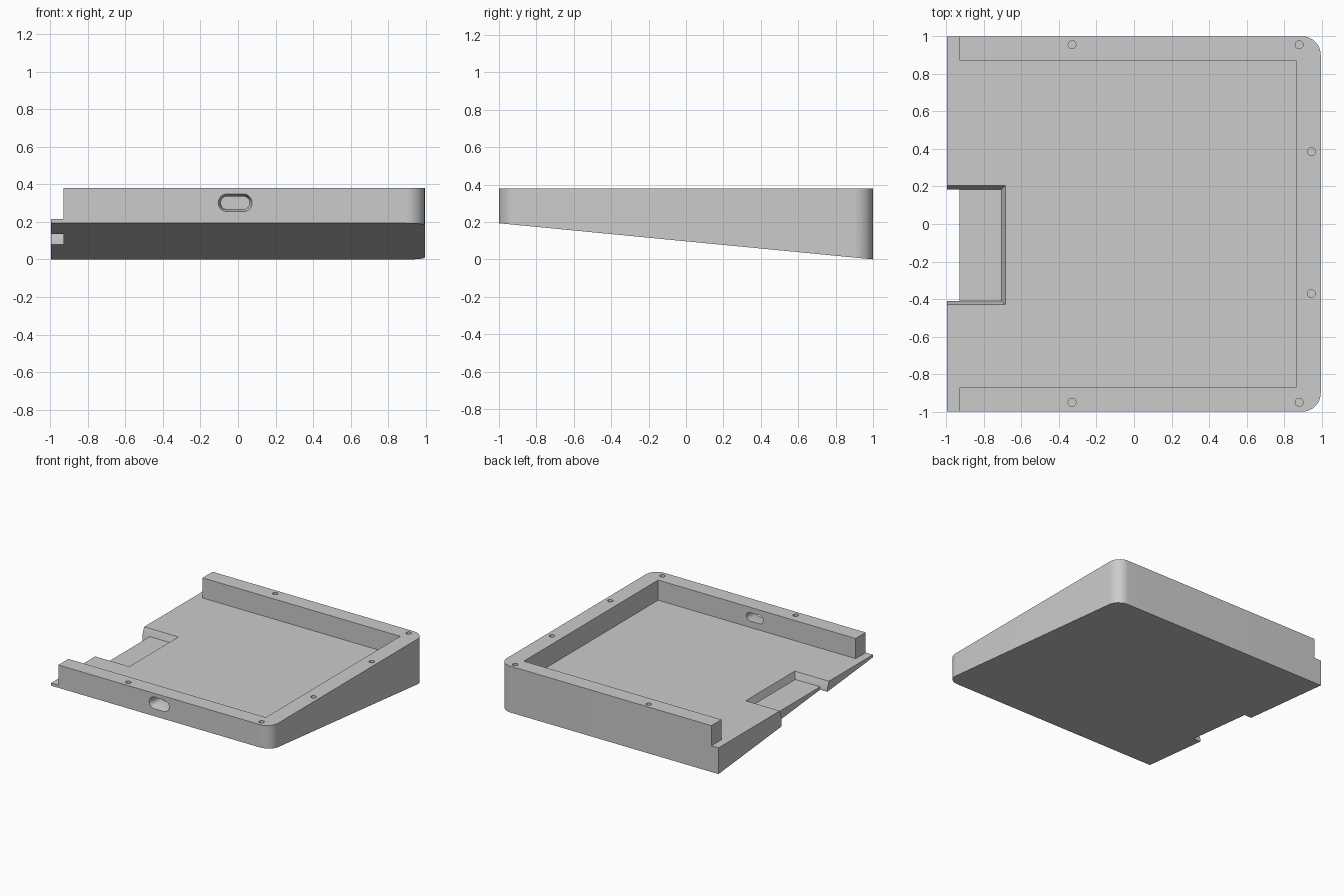
import bpy, bmesh, math
from mathutils import Vector

cube = bpy.data.objects.get("Cube")
if cube:
    bpy.data.objects.remove(cube, do_unlink=True)

grey = bpy.data.materials.new("plain grey")
grey.use_nodes = True
COLOR = (0.6, 0.6, 0.6, 1)
grey.diffuse_color = COLOR
grey.node_tree.nodes["Principled BSDF"].inputs["Base Color"].default_value = COLOR

HALF_X, TOP, FLOOR = 0.995, 0.38, 0.215
WALL_START = -0.93


def loft(name, lower, upper):
    """Closed solid between two matching rings of points."""
    bm = bmesh.new()
    a = [bm.verts.new(p) for p in lower]
    b = [bm.verts.new(p) for p in upper]
    n = len(a)
    bm.faces.new(a[::-1])
    bm.faces.new(b)
    for i in range(n):
        j = (i + 1) % n
        bm.faces.new((a[i], a[j], b[j], b[i]))
    bmesh.ops.recalc_face_normals(bm, faces=bm.faces)
    mesh = bpy.data.meshes.new(name)
    bm.to_mesh(mesh)
    bm.free()
    mesh.materials.append(grey)
    obj = bpy.data.objects.new(name, mesh)
    bpy.context.collection.objects.link(obj)
    return obj


def rect(x0, x1, y0, y1, z):
    return [(x0, y0, z), (x1, y0, z), (x1, y1, z), (x0, y1, z)]


def box(name, x0, x1, y0, y1, z0, z1):
    return loft(name, rect(x0, x1, y0, y1, z0), rect(x0, x1, y0, y1, z1))


def arc(cx, cy, r, start, end, steps=12):
    angles = [math.radians(start + (end - start) * i / steps) for i in range(steps + 1)]
    return [(cx + r * math.cos(a), cy + r * math.sin(a)) for a in angles]


def cut(target, cutter):
    bpy.context.view_layer.objects.active = target
    mod = target.modifiers.new("cut", "BOOLEAN")
    mod.operation, mod.solver, mod.object = "DIFFERENCE", "EXACT", cutter
    bpy.ops.object.modifier_apply(modifier=mod.name)
    bpy.data.objects.remove(cutter, do_unlink=True)


# Wedge body with two rounded corners and a sloping underside
R = 0.1
plan = ([(-HALF_X, -1)] + arc(HALF_X - R, -1 + R, R, -90, 0)
        + arc(HALF_X - R, 1 - R, R, 0, 90) + [(-HALF_X, 1)])
tray = loft("wedge_tray",
            [(x, y, 0.0965 * (1 - y)) for x, y in plan],
            [(x, y, TOP) for x, y in plan])

# Recess inside the walls and the open ledge at the side
cut(tray, box("recess_cutter", -0.96, 0.862, -0.87, 0.87, FLOOR, 0.6))
cut(tray, box("ledge_cutter", -1.2, WALL_START, -1.2, 1.2, FLOOR, 0.6))


# Shallow pocket with tapered walls, then the notch through its open edge
def pocket_ring(z):
    t = (z - 0.16) / (FLOOR - 0.16) * 0.02
    return rect(-1.2, -0.705 + t, -0.41 - t, 0.185 + t, z)


cut(tray, loft("pocket_cutter", pocket_ring(0.16), pocket_ring(0.26)))
cut(tray, box("notch_cutter", -1.2, WALL_START, -0.41, 0.185, -0.2, 0.18))


# Cable slot through the front wall with a flared mouth
def slot_ring(r, y):
    cx, cz, half = -0.015, 0.302, 0.043
    ring = arc(half, 0, r, -90, 90) + arc(-half, 0, r, 90, 270)
    return [(cx + u, y, cz + v) for u, v in ring]


cut(tray, loft("slot_cutter", slot_ring(0.034, -1.1), slot_ring(0.034, -0.8)))
cut(tray, loft("slot_mouth_cutter", slot_ring(0.054, -1.02), slot_ring(0.034, -0.96)))

# Screw holes in the wall tops
for x, y in ((-0.33, -0.95), (-0.33, 0.955), (0.88, -0.95), (0.88, 0.955),
             (0.945, -0.37), (0.945, 0.385)):
    ring = arc(x, y, 0.021, 0, 345, 23)
    cut(tray, loft("screw_hole_cutter", [(u, v, 0.24) for u, v in ring],
                   [(u, v, 0.5) for u, v in ring]))

# Smooth the rounded corners, keep the edges crisp
bpy.ops.object.select_all(action="DESELECT")
tray.select_set(True)
bpy.context.view_layer.objects.active = tray
bpy.ops.object.shade_smooth_by_angle(angle=math.radians(30))
